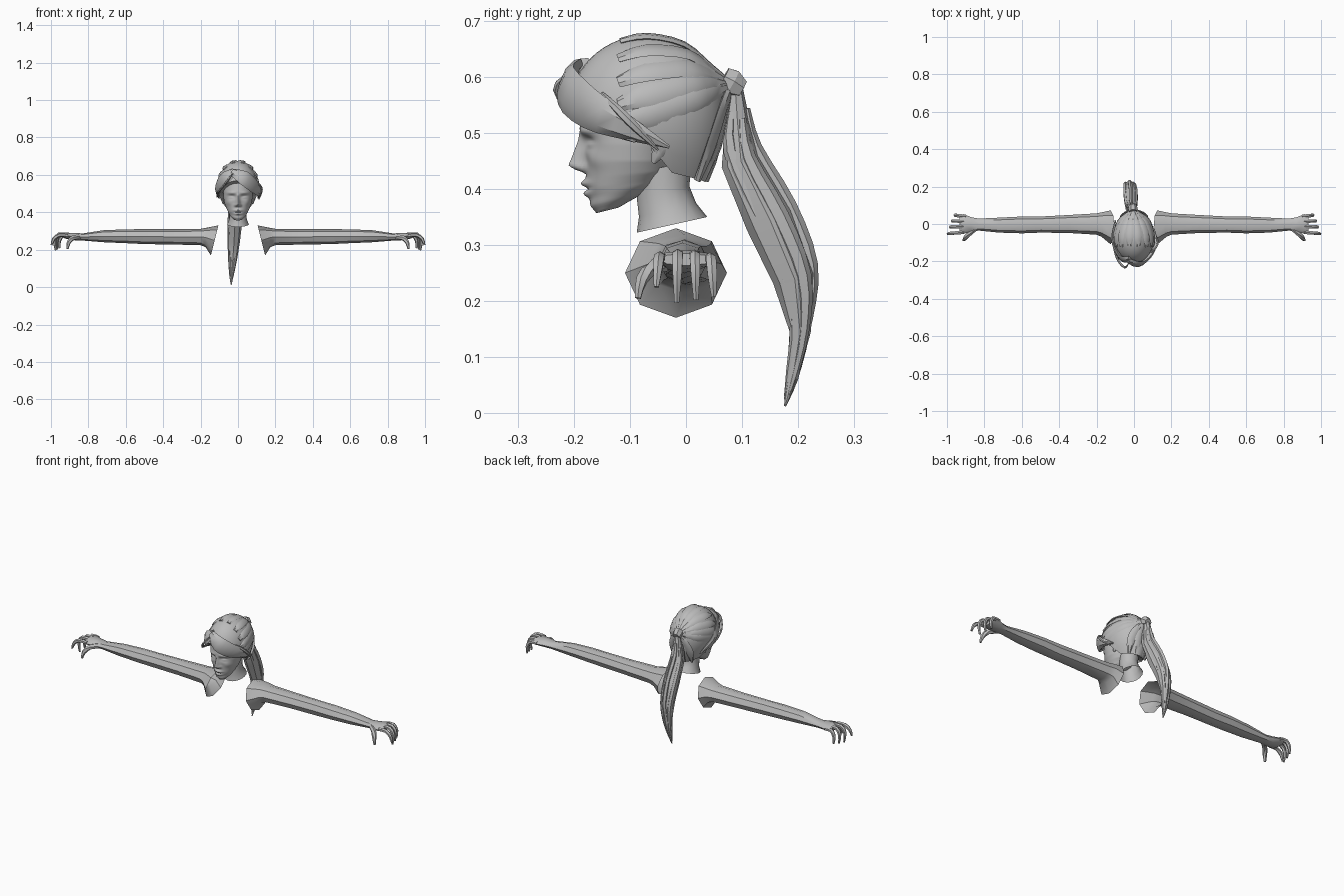
import bpy, bmesh
from math import sin, cos, pi, sqrt, exp, radians
from mathutils import Vector

cube = bpy.data.objects.get("Cube")
if cube:
    bpy.data.objects.remove(cube, do_unlink=True)

GREY = (0.5, 0.5, 0.5, 1)
mat = bpy.data.materials.new("plain grey")
mat.use_nodes = True
mat.diffuse_color = GREY
mat.node_tree.nodes["Principled BSDF"].inputs["Base Color"].default_value = GREY

SKULL = Vector((0, -0.07, 0.54))
SIZE = Vector((0.108, 0.14, 0.135))
TIE = Vector((-0.005, 0.08, 0.588))


def loft(name, rings, start=True, end=True, angle=35):
    """Skin a list of closed rings."""
    bm = bmesh.new()
    vs = [[bm.verts.new(p) for p in r] for r in rings]
    n = len(vs[0])
    for a, b in zip(vs, vs[1:]):
        for i in range(n):
            j = (i + 1) % n
            bm.faces.new((a[i], a[j], b[j], b[i]))
    for cap, ring in ((start, vs[0]), (end, vs[-1])):
        if cap:
            mid = bm.verts.new(sum((v.co for v in ring), Vector()) / n)
            for i in range(n):
                bm.faces.new((ring[i], ring[(i + 1) % n], mid))
    bmesh.ops.remove_doubles(bm, verts=bm.verts, dist=0.00005)
    bmesh.ops.recalc_face_normals(bm, faces=bm.faces)
    me = bpy.data.meshes.new(name)
    bm.to_mesh(me)
    bm.free()
    me.materials.append(mat)
    ob = bpy.data.objects.new(name, me)
    bpy.context.collection.objects.link(ob)
    bpy.ops.object.select_all(action='DESELECT')
    ob.select_set(True)
    bpy.context.view_layer.objects.active = ob
    bpy.ops.object.shade_smooth_by_angle(angle=radians(angle))
    return ob


def sections(rows, up, sides):
    """Elliptical rings along rows of (x, y, z, half width, half height)."""
    pts = [Vector(r[:3]) for r in rows]
    out = []
    for i, (p, r) in enumerate(zip(pts, rows)):
        t = (pts[min(i + 1, len(pts) - 1)] - pts[max(i - 1, 0)]).normalized()
        u = up if up else p - SKULL
        side = t.cross(u).normalized()
        u = side.cross(t)
        out.append([p + side * r[3] * cos(k * 2 * pi / sides)
                    + u * r[4] * sin(k * 2 * pi / sides) for k in range(sides)])
    return out


def smooth_rows(rows, steps=3):
    """Rounded path through the rows."""
    out = []
    for i in range(len(rows) - 1):
        quad = [rows[max(0, min(len(rows) - 1, i + d))] for d in (-1, 0, 1, 2)]
        for s in range(steps):
            t = s / steps
            out.append([b + 0.5 * t * (c - a + t * (2*a - 5*b + 4*c - d + t * (3*(b - c) + d - a)))
                        for a, b, c, d in zip(*quad)])
    return out + [list(rows[-1])]


def lock(name, pts, widths, thick=0.008, up=None):
    rows = [(*p, w, min(thick, w)) for p, w in zip(pts, widths)]
    return loft(name, sections(smooth_rows(rows), up, 6), angle=30)


def lerp(table, v):
    for (a, p), (b, q) in zip(table, table[1:]):
        if v <= b:
            return p + (q - p) * max(0, (v - a) / (b - a))
    return table[-1][1]


# Face: horizontal slices with sculpted features
FRONT = [(.357, -.160), (.37, -.171), (.385, -.172), (.40, -.178), (.45, -.180), (.51, -.19), (.57, -.18)]
WIDTH = [(.357, .022), (.37, .040), (.39, .052), (.42, .064), (.45, .073), (.48, .078), (.57, .082)]
BACK = [(.357, -.12), (.37, -.08), (.39, -.05), (.42, -.03), (.57, 0)]
NOSE = [(.428, 0), (.436, .022), (.443, .031), (.46, .021), (.487, .007), (.505, 0)]


def bump(x, z, cx, cz, sx, sz):
    return exp(-((x - cx) / sx) ** 2 - ((z - cz) / sz) ** 2)


def relief(x, z):
    ax = abs(x)
    h = lerp(NOSE, z) * exp(-(x / (.008 + .12 * max(0, .475 - z))) ** 2)
    h += .006 * bump(ax, z, .013, .437, .006, .007)
    h -= .013 * bump(ax, z, .032, .483, .018, .011)
    h += .008 * bump(ax, z, .034, .480, .013, .006)
    h += .005 * bump(ax, z, .036, .503, .022, .007)
    h += .005 * bump(ax, z, .050, .452, .016, .016)
    h += .010 * bump(x, z, 0, .410, .020, .006)
    h -= .005 * bump(x, z, 0, .4005, .024, .003)
    h += .009 * bump(x, z, 0, .391, .017, .006)
    return h


rings = []
for j in range(56):
    z0 = .357 + .213 * j / 55
    f, w, b = lerp(FRONT, z0), lerp(WIDTH, z0), lerp(BACK, z0)
    tilt = .25 * max(0, (.45 - z0) / .093)
    ring = []
    for i in range(64):
        s = (i - 32) / 32
        a = pi * abs(s) ** 1.4 * (1 if s > 0 else -1)
        x, y = w * sin(a), (f + b) / 2 + (f - b) / 2 * cos(a)
        z = z0 + tilt * (y - f)
        if abs(a) < pi / 2:
            y -= relief(x, z0)
        ring.append(Vector((x, y, z)))
    rings.append(ring)
loft("face", rings, angle=60)

# Neck with a slanted open base
rings = []
for w, f, fz, b, bz in ((.058, -.088, .322, .038, .350), (.047, -.084, .350, .018, .375),
                        (.045, -.088, .385, .006, .405), (.047, -.085, .43, .01, .45)):
    rings.append([Vector((w * sin(a), (f + b) / 2 + (f - b) / 2 * cos(a),
                          (fz + bz) / 2 + (fz - bz) / 2 * cos(a)))
                  for a in (k * pi / 8 for k in range(16))])
loft("neck", rings, start=False, angle=50)

# Ears
for s, side in ((1, "left"), (-1, "right")):
    rows = [(s * .078, -.058, .447, .004, .004), (s * .083, -.050, .462, .012, .006),
            (s * .087, -.043, .485, .019, .007), (s * .088, -.040, .508, .014, .005),
            (s * .086, -.043, .52, .004, .003)]
    loft(side + "_ear", sections(rows, Vector((1, 0, 0)), 8), angle=50)

# Hair cap pulled back over the skull
HAIRLINE = [(-1, .412), (-.35, .43), (.1, .50), (.6, .53), (1, .57)]
rings = []
for j in range(13):
    ring = []
    for i in range(32):
        a = 2 * pi * i / 32
        low = lerp(HAIRLINE, cos(a))
        top = SKULL.z + SIZE.z
        z = low + (top - low) * cos(j / 12 * pi / 2)
        h = z - SKULL.z
        if h > 0:
            rx = ry = sqrt(max(0, 1 - (h / SIZE.z) ** 2))
        else:
            rx, ry = 1 - .45 * (h / .13) ** 2, 1 - .22 * (h / .13) ** 2
        ring.append(Vector((SIZE.x * rx * sin(a), SKULL.y - SIZE.y * ry * cos(a), z)))
    rings.append(ring)
rings.append([v.lerp(Vector((0, -.04, .47)), .5) for v in rings[-1]])
loft("hair_cap", rings, start=False, angle=30)


def on_skull(p, scale=1.0):
    d = Vector(p) - SKULL
    return SKULL + d * scale / sqrt(sum((d[k] / SIZE[k]) ** 2 for k in range(3)))


# Flat locks gathered towards the tie
for s, side in ((1, "left"), (-1, "right")):
    for n, (x, z) in enumerate(((.10, .515), (.10, .55), (.09, .59), (.065, .63), (.025, .67))):
        start = Vector((s * x, -.12, z))
        pts = [on_skull(start.lerp(TIE, t), 1.0) for t in (0, .25, .5, .75)] + [TIE]
        lock(f"{side}_swept_lock_{n + 1}", pts, (.012, .021, .02, .015, .006), .006)
    for n, x in enumerate((.018, .05)):
        pts = [(s * x, .035 - x * .3, .415), (s * x * 1.15, .064 - x * .4, .475),
               (s * x * .8, .073 - x * .2, .535), TIE]
        lock(f"{side}_nape_lock_{n + 1}", pts, (.006, .02, .018, .006), .006)

# Side-parted fringe
lock("left_fringe", [(-.03, -.195, .618), (.03, -.215, .585), (.083, -.172, .543),
                     (.113, -.1, .507), (.108, -.03, .475)], (.02, .04, .038, .022, .003), .011)
lock("left_fringe_under", [(-.02, -.2, .60), (.045, -.205, .56), (.09, -.15, .52),
                           (.112, -.09, .485)], (.01, .022, .02, .003))
lock("right_fringe", [(-.02, -.185, .622), (-.063, -.187, .588), (-.098, -.135, .553),
                      (-.11, -.07, .512), (-.1, .02, .475)], (.02, .036, .038, .024, .003), .011)
lock("right_loose_strand", [(-.03, -.212, .605), (-.05, -.232, .578), (-.085, -.195, .532),
                            (-.107, -.125, .507), (-.112, -.04, .48)], (.003, .006, .006, .005, .002))
lock("left_loose_strand", [(.09, -.15, .57), (.118, -.12, .54), (.124, -.09, .51),
                           (.112, -.05, .47)], (.004, .008, .008, .002))

# Hair tie
X = Vector((1, 0, 0))
loft("hair_tie", sections([(-.005, .066, .597, .024, .022), (-.006, .082, .588, .028, .026),
                           (-.008, .10, .578, .018, .020)], X, 7), angle=20)

# Ponytail: main body and trailing locks
tail = [(-.008, .088, .578, .014, .016), (-.012, .092, .52, .022, .025), (-.015, .098, .45, .036, .033),
        (-.017, .15, .345, .045, .039), (-.022, .194, .24, .039, .032),
        (-.028, .204, .145, .019, .022), (-.034, .19, .06, .010, .010), (-.036, .177, .012, .002, .002)]
loft("ponytail", sections(tail, X, 8), angle=28)
for n, (dx, dy) in enumerate(((-.024, .012), (.022, .012), (-.018, -.016), (.018, -.016), (0, .022))):
    pts = [(x + dx * b / .033, y + dy * a / .033, z + .006 * n) for x, y, z, a, b in tail[1:]]
    lock(f"ponytail_lock_{n + 1}", pts, (.008, .014, .018, .016, .010, .006, .001), .012, X)

# Arms and hands
Z = Vector((0, 0, 1))
ARM = [(.17, -.002, .266, .066, .052), (.20, 0, .268, .057, .044), (.35, 0, .269, .048, .041),
       (.50, -.003, .270, .043, .040), (.60, -.005, .272, .045, .037), (.72, -.006, .272, .040, .032),
       (.83, -.003, .268, .032, .019), (.87, -.004, .270, .040, .020), (.915, 0, .274, .053, .017),
       (.932, 0, .274, .048, .011)]
FINGERS = {
    "index_finger": (-.045, [(.91, .276), (.955, .278), (.985, .258), (.997, .225)]),
    "middle_finger": (-.014, [(.91, .280), (.957, .282), (.980, .250), (.974, .197)]),
    "ring_finger": (.015, [(.91, .279), (.950, .280), (.970, .250), (.966, .202)]),
    "little_finger": (.042, [(.90, .274), (.938, .275), (.956, .245), (.955, .208)]),
}
for s, side in ((1, "left"), (-1, "right")):
    def flip(rings):
        return [[Vector((p.x * s, p.y, p.z)) for p in r] for r in rings]

    shoulder = []
    for k in range(8):
        a = k * pi / 4
        z = .25 + .08 * sin(a)
        shoulder.append(Vector((.145 - (z - .17) * .25, -.018 - .091 * cos(a), z)))
    loft(side + "_arm", flip([shoulder] + sections(ARM, Z, 8)), start=False, angle=40)
    for finger, (y, path) in FINGERS.items():
        rows = [(x, y * (1 + .06 * i), z, r, r) for i, ((x, z), r)
                in enumerate(zip(path, (.010, .0105, .0095, .005)))]
        loft(f"{side}_{finger}", flip(sections(smooth_rows(rows, 2), Vector((0, 1, 0)), 6)), angle=50)
    thumb = [(.85, -.025, .268, .014, .014), (.885, -.056, .262, .014, .014),
             (.905, -.079, .238, .011, .011), (.912, -.086, .205, .006, .006)]
    loft(side + "_thumb", flip(sections(smooth_rows(thumb, 2), Vector((0, 1, .3)), 6)), angle=50)
